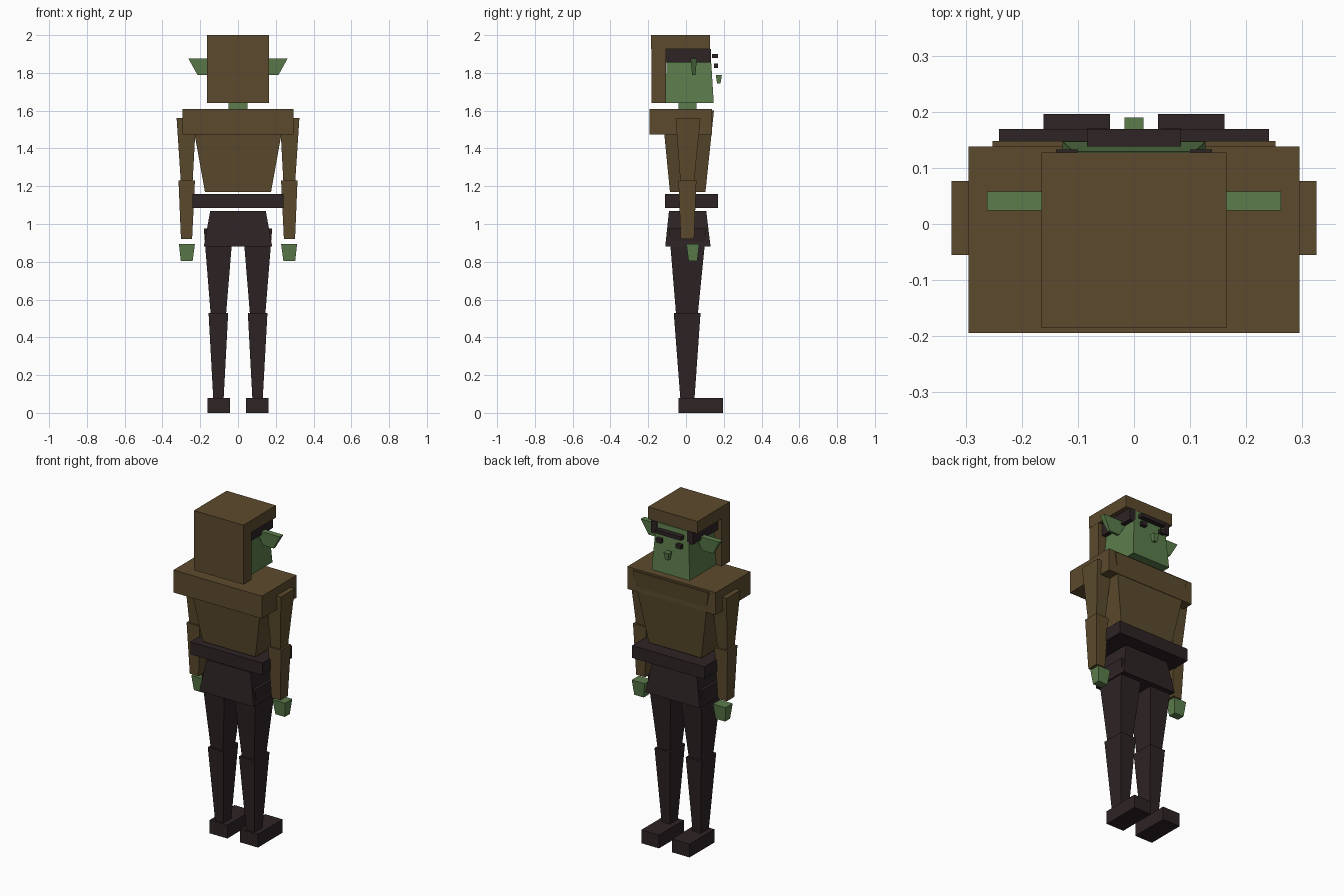
import bpy

cube = bpy.data.objects.get("Cube")
if cube:
    bpy.data.objects.remove(cube, do_unlink=True)


def make_material(name, colour):
    mat = bpy.data.materials.new(name)
    mat.use_nodes = True
    mat.diffuse_color = (*colour, 1)
    bsdf = mat.node_tree.nodes["Principled BSDF"]
    bsdf.inputs["Base Color"].default_value = (*colour, 1)
    bsdf.inputs["Roughness"].default_value = 0.9
    return mat


BROWN = make_material("brown cloth", (0.107, 0.070, 0.026))
GREEN = make_material("green skin", (0.107, 0.205, 0.073))
DARK = make_material("dark leather", (0.027, 0.017, 0.018))


def block(name, mat, z, x, y, top_x=None, top_y=None, side=1):
    """Box from z[0] to z[1]; x, y span the bottom, top_x, top_y the top."""
    verts = []
    for height, xs, ys in ((z[0], x, y), (z[1], top_x or x, top_y or y)):
        a, b = sorted(side * v for v in xs)
        verts += [(a, ys[0], height), (b, ys[0], height),
                  (b, ys[1], height), (a, ys[1], height)]
    sides = [(i, (i + 1) % 4, (i + 1) % 4 + 4, i + 4) for i in range(4)]
    mesh = bpy.data.meshes.new(name)
    mesh.from_pydata(verts, [], [(3, 2, 1, 0), (4, 5, 6, 7)] + sides)
    mesh.materials.append(mat)
    obj = bpy.data.objects.new(name, mesh)
    bpy.context.collection.objects.link(obj)
    return obj


def pair(name, *args, **kwargs):
    for prefix, side in (("left_", 1), ("right_", -1)):
        block(prefix + name, *args, side=side, **kwargs)


def centred(half):
    return (-half, half)


# Head and hood
block("head", GREEN, (1.64, 1.925), centred(0.127), (-0.11, 0.147),
      centred(0.108), (-0.10, 0.129))
block("neck", GREEN, (1.59, 1.65), centred(0.05), (-0.04, 0.055))
block("hood_top", BROWN, (1.927, 2.0), centred(0.165), (-0.185, 0.127))
block("hood_back", BROWN, (1.64, 1.93), centred(0.164), (-0.183, -0.105))
pair("hair_side", DARK, (1.855, 1.927), (0.10, 0.139), (-0.105, 0.133))

# Face
block("brow", DARK, (1.878, 1.90), centred(0.084), (0.138, 0.169))
pair("eye", DARK, (1.825, 1.85), (0.048, 0.084), (0.149, 0.170))
block("nose", GREEN, (1.745, 1.79), centred(0.011), (0.164, 0.183),
      centred(0.017), (0.158, 0.190))
pair("ear", GREEN, (1.79, 1.875), (0.145, 0.215), (0.032, 0.050),
     (0.10, 0.262), (0.024, 0.058))

# Torso
block("shoulder_cape", BROWN, (1.475, 1.61), centred(0.295), (-0.194, 0.138))
block("torso", BROWN, (1.17, 1.60), centred(0.175), (-0.085, 0.103),
      centred(0.252), (-0.127, 0.148))
block("belt", DARK, (1.085, 1.16), centred(0.241), (-0.11, 0.169))
block("hips", DARK, (0.88, 1.07), centred(0.181), (-0.11, 0.13),
      centred(0.147), (-0.09, 0.107))

# Arms
pair("upper_arm", BROWN, (1.225, 1.56), (0.24, 0.303), (-0.03, 0.043),
     (0.222, 0.325), (-0.055, 0.077))
pair("forearm", BROWN, (0.92, 1.23), (0.243, 0.302), (-0.028, 0.043),
     (0.228, 0.315), (-0.04, 0.055))
pair("hand", GREEN, (0.805, 0.895), (0.24, 0.303), (0.013, 0.06),
     (0.228, 0.313), (0.002, 0.07))

# Legs
pair("thigh", DARK, (0.525, 0.975), (0.063, 0.145), (-0.053, 0.063),
     (0.026, 0.181), (-0.09, 0.108))
pair("shin", DARK, (0.075, 0.53), (0.076, 0.131), (-0.03, 0.045),
     (0.052, 0.156), (-0.065, 0.077))
pair("foot", DARK, (0.0, 0.08), (0.043, 0.161), (-0.04, 0.196))
